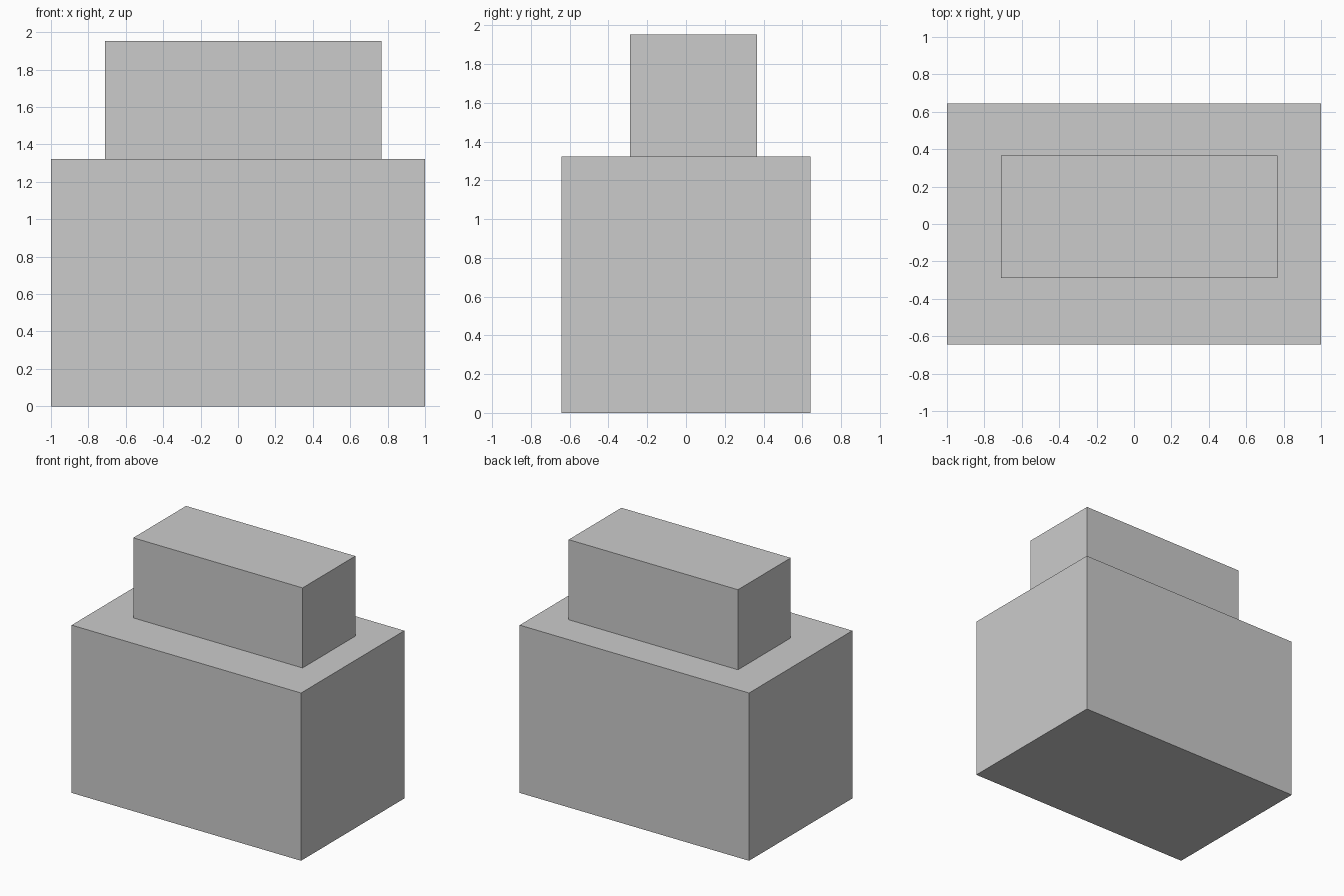
import bpy

if "Cube" in bpy.data.objects:
    bpy.data.objects.remove(bpy.data.objects["Cube"])


def box(name, lo, hi):
    """Axis-aligned box between two opposite corners."""
    bpy.ops.mesh.primitive_cube_add(size=1, location=[(a + b) / 2 for a, b in zip(lo, hi)])
    obj = bpy.context.object
    obj.name = name
    obj.scale = [b - a for a, b in zip(lo, hi)]
    bpy.ops.object.transform_apply(location=False, rotation=False, scale=True)
    return obj


# Large lower block
box("base_block", (-1.0, -0.643, 0.0), (1.0, 0.643, 1.322))

# Smaller block resting slightly off-centre on top
box("upper_block", (-0.71, -0.29, 1.322), (0.766, 0.367, 1.953))
